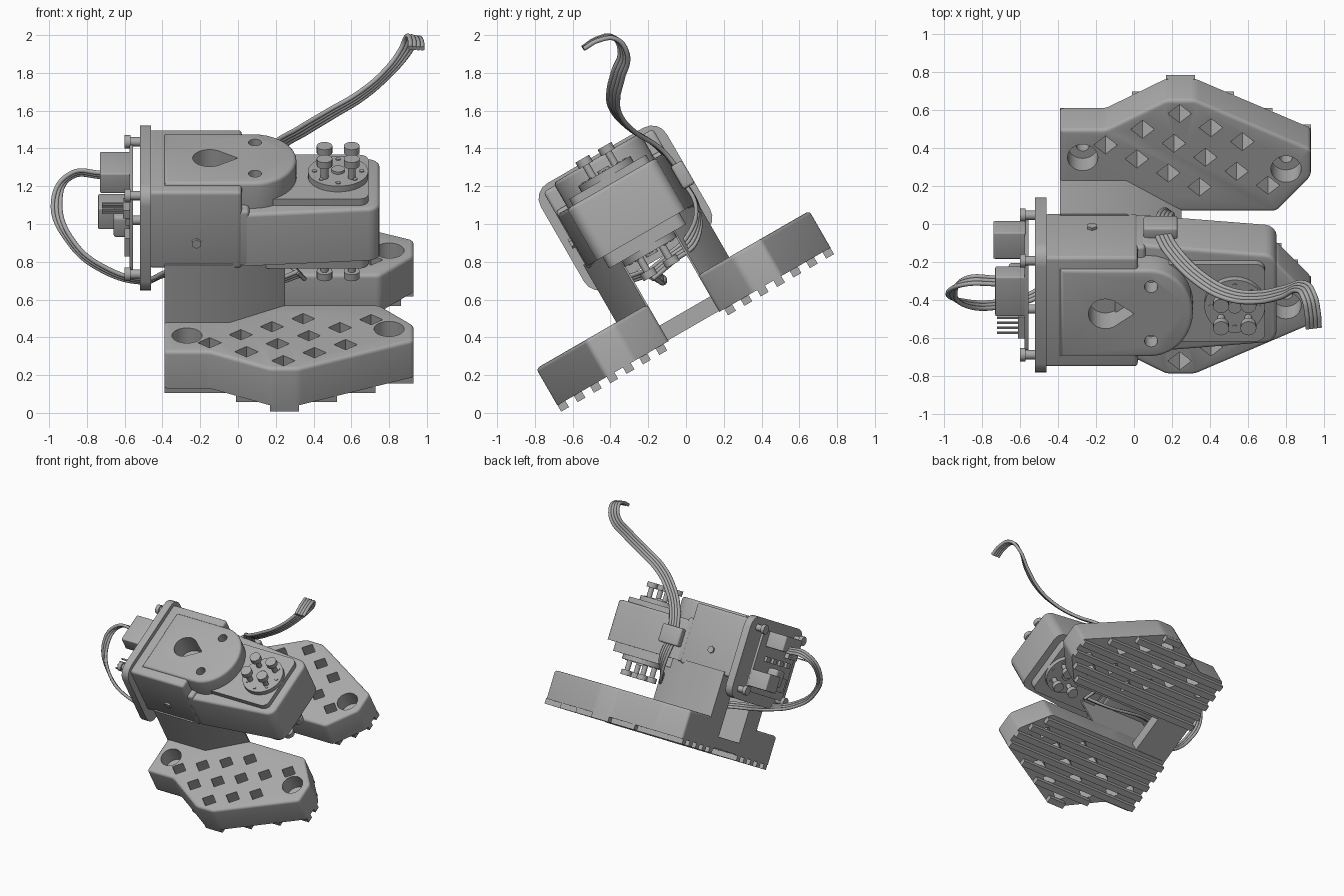
import bpy, bmesh, math
from mathutils import Vector, Matrix

if "Cube" in bpy.data.objects:
    bpy.data.objects.remove(bpy.data.objects["Cube"])

TILT = math.radians(30)
MID = 0.265  # symmetry plane across the tilted mechanism
grey = bpy.data.materials.new("plain_grey")
grey.use_nodes = True
COLOUR = (0.4, 0.4, 0.4, 1)
grey.diffuse_color = COLOUR
grey.node_tree.nodes["Principled BSDF"].inputs["Base Color"].default_value = COLOUR
parts = []


def finish(name, bm):
    bmesh.ops.recalc_face_normals(bm, faces=bm.faces)
    mesh = bpy.data.meshes.new(name)
    bm.to_mesh(mesh)
    bm.free()
    mesh.materials.append(grey)
    obj = bpy.data.objects.new(name, mesh)
    bpy.context.collection.objects.link(obj)
    obj.rotation_euler.x = TILT
    parts.append(obj)
    return obj


def add_prism(bm, pts, w0, w1):
    face = bm.faces.new([bm.verts.new((x, v, w0)) for x, v in pts])
    out = bmesh.ops.extrude_face_region(bm, geom=[face])
    top = [g for g in out["geom"] if isinstance(g, bmesh.types.BMVert)]
    bmesh.ops.translate(bm, verts=top, vec=(0, 0, w1 - w0))


def bevel(bm, edges, size, steps):
    bmesh.ops.bevel(bm, geom=edges, offset=size, segments=steps,
                    affect='EDGES', profile=0.5, clamp_overlap=True)


def prism(name, pts, w0, w1, corner=0, top=0):
    """Upright prism with rounded corners and a rounded top rim."""
    bm = bmesh.new()
    add_prism(bm, pts, w0, w1)
    if corner:
        bevel(bm, [e for e in bm.edges
                   if abs(e.verts[0].co.z - e.verts[1].co.z) > 0.01], corner, 4)
    if top:
        bevel(bm, [e for e in bm.edges
                   if min(v.co.z for v in e.verts) > w1 - 0.001], top, 3)
    return finish(name, bm)


def rect(x0, x1, v0, v1):
    return [(x0, v0), (x1, v0), (x1, v1), (x0, v1)]


def box(name, x0, x1, v0, v1, w0, w1, size=0, axis=None):
    """Box; with an axis only the edges along it are rounded."""
    bm = bmesh.new()
    add_prism(bm, rect(x0, x1, v0, v1), w0, w1)
    if size:
        bevel(bm, [e for e in bm.edges if axis is None or
                   abs((e.verts[0].co - e.verts[1].co)[axis]) > 0.001], size, 4)
    return finish(name, bm)


def cylinder(name, centre, radius, length, axis, sides=24):
    bm = bmesh.new()
    turn = Matrix.Rotation(math.pi / 2, 4, 'Y' if axis == 'X' else 'X')
    bmesh.ops.create_cone(bm, cap_ends=True, segments=sides, radius1=radius,
                          radius2=radius, depth=length,
                          matrix=Matrix.Translation(centre) @ turn)
    return finish(name, bm)


def circle(x, v, r, n=24):
    return [(x + r * math.cos(math.tau * i / n), v + r * math.sin(math.tau * i / n))
            for i in range(n)]


def cut(obj, shapes):
    """Subtract a set of separate prisms given as (outline, bottom, top)."""
    bm = bmesh.new()
    for pts, w0, w1 in shapes:
        add_prism(bm, pts, w0, w1)
    tool = finish("cutter", bm)
    parts.remove(tool)
    tool.hide_render = True
    mod = obj.modifiers.new("holes", 'BOOLEAN')
    mod.operation, mod.object, mod.solver = 'DIFFERENCE', tool, 'EXACT'
    bpy.context.view_layer.update()
    graph = bpy.context.evaluated_depsgraph_get()
    mesh = bpy.data.meshes.new_from_object(obj.evaluated_get(graph))
    obj.modifiers.clear()
    obj.data = mesh
    bpy.data.objects.remove(tool)


def crossings(v, poly):
    xs = [a[0] + (v - a[1]) / (b[1] - a[1]) * (b[0] - a[0])
          for a, b in zip(poly, poly[1:] + poly[:1]) if (a[1] > v) != (b[1] > v)]
    return sorted(xs) or [0, 0]


def inside(p, poly):
    xs = crossings(p[1], poly)
    return xs[0] < p[0] < xs[-1]


def edge_distance(p, poly):
    gaps = []
    for a, b in zip(poly, poly[1:] + poly[:1]):
        ab, ap = Vector(b) - Vector(a), Vector(p) - Vector(a)
        gaps.append((ap - ab * max(0, min(1, ap.dot(ab) / ab.dot(ab)))).length)
    return min(gaps)


# Feet and uprights, mirrored across the middle
FOOT = [(-.39, .42), (-.39, .92), (-.15, .92), (.17, 1.1), (.32, 1.1),
        (.93, .8), (.93, .63), (.75, .42)]
LEG = [(-.39, .42), (-.39, .61), (-.04, .61), (.25, .43), (.25, .42)]
BORES = [(-.27, .75), (.8, .68)]
lattice = [(.24 + .165 * i - .03 * j, 1.016 - .085 * i - .18 * j)
           for i in range(-4, 5) for j in range(5)]
lattice = [p for p in lattice if inside(p, FOOT) and edge_distance(p, FOOT) > .07
           and not inside(p, LEG) and edge_distance(p, LEG) > .045
           and all((Vector(p) - Vector(b)).length > .135 for b in BORES)]

for side, flip in (("back", False), ("front", True)):
    def m(pts):
        return [(x, 2 * MID - v) for x, v in pts] if flip else pts
    foot = prism(side + "_foot", m(FOOT), .375, .6, .02, .03)
    holes = [(m([(x - .062, v), (x, v - .055), (x + .062, v), (x, v + .055)]), .3, .7)
             for x, v in lattice]
    for x, v in BORES:
        holes.append((m(circle(x, v, .08)), .47, .7))
    cut(foot, holes)
    cut(foot, [(m(circle(x, v, .035)), .3, .55) for x, v in BORES])
    prism(side + "_upright", m(LEG), .38, .95)
    # Grip ridges under the foot
    bm = bmesh.new()
    for i in range(7):
        v = .475 + .1 * i
        spans = [crossings(v + d, FOOT) for d in (-.024, .024)]
        x0, x1 = max(s[0] for s in spans), min(s[-1] for s in spans)
        add_prism(bm, m(rect(x0, x1, v - .024, v + .024)), .336, .38)
    finish(side + "_grip_ridges", bm)

box("base_bridge", -.39, -.1, .1, .43, .38, .47)

# Main housing, flange and lid
box("flange", -.52, -.46, -.12, .65, .78, 1.42, .09, 0)
housing = box("rear_housing", -.47, .02, -.07, .6, .92, 1.39, .02)
box("motor_housing_root", -.1, .06, -.065, .595, .93, 1.27, .02)
prism("front_housing", [(-.02, -.07), (.75, 0), (.75, .53), (-.02, .6)], .935, 1.25, .06, .02)
LID = [(-.39, 0), (.08, 0)] + [
    (.08 + .23 * math.cos(a), MID + MID * math.sin(a))
    for a in [math.radians(-80 + 10 * i) for i in range(17)]] + [(.08, .53), (-.39, .53)]
lid = prism("lid", LID, 1.22, 1.405, 0, .02)
drop = [(-.15 + .09 * math.cos(a), MID + .09 * math.sin(a))
        for a in [math.radians(45 + 15 * i) for i in range(19)]] + [(0, MID)]
for obj in (lid, housing):
    cut(obj, [(drop, 1.24, 1.5)] +
        [(circle(.09, MID + s * .165, .035), 1.3, 1.5) for s in (-1, 1)])
for v in (-.07, .6):
    cylinder("side_bolt", (-.22, v, 1.08), .028, .03, 'Y', 6)

# Motor plates, round horns and screws above and below
for name, s, base in (("upper", 1, 1.25), ("lower", -1, .905)):
    def layer(label, pts, a, b, corner=0):
        lo, hi = sorted((base + s * a, base + s * b))
        return prism(name + label, pts, lo, hi, corner)
    layer("_motor_plate", rect(.12, .69, .03, .5), -.04, .04, .05)
    layer("_horn", circle(.53, MID, .16, 32), .03, .075)
    layer("_horn_hub", circle(.53, MID, .035), .07, .09)
    for i in (-1, 1):
        for j in (-1, 1):
            x, v = .53 + i * .072, MID + j * .068
            layer("_screw_shank", circle(x, v, .02, 16), .06, .16)
            layer("_screw_head", circle(x, v, .042, 16), .15, .19)
    for i in range(8):
        a = math.tau * i / 8
        layer("_horn_dot", circle(.53 + .125 * math.cos(a), MID + .125 * math.sin(a),
                                  .013, 10), .07, .08)

# Circuit board with connectors, chips and pins
box("circuit_board", -.575, -.555, .0, .53, .86, 1.34, .02, 0)
for v in (-.02, .55):
    for w in (.86, 1.34):
        cylinder("board_standoff", (-.55, v, w), .025, .1, 'X', 16)
        cylinder("board_screw", (-.585, v, w), .036, .03, 'X', 16)
box("upper_connector", -.73, -.57, .21, .45, 1.22, 1.34, .008)
box("lower_connector", -.74, -.57, .38, .54, .9, 1.03, .008)
box("board_capacitor", -.66, -.57, .2, .32, .95, 1.08, .02)
box("board_chip", -.6, -.57, .06, .17, .92, 1.03)
for i in range(4):
    box("header_pin", -.72, -.57, .03 + .03 * i, .04 + .03 * i, 1.2, 1.21)
    box("small_chip", -.595, -.57, .06 + .1 * i, .11 + .1 * i, 1.11, 1.15)
box("pin_header", -.61, -.57, .015, .145, 1.18, 1.23)


def ribbon(name, points, count, radius):
    """Flat cable of parallel round wires along a smooth path."""
    pts = [Vector(p) for p in points]
    for k in range(count):
        curve = bpy.data.curves.new(name, 'CURVE')
        curve.dimensions, curve.bevel_depth = '3D', radius
        curve.bevel_resolution, curve.resolution_u = 2, 8
        curve.use_fill_caps = True
        spline = curve.splines.new('BEZIER')
        spline.bezier_points.add(len(pts) - 1)
        for i, bp in enumerate(spline.bezier_points):
            t = pts[min(i + 1, len(pts) - 1)] - pts[max(i - 1, 0)]
            off = t.cross(Vector((0, .5, .8))).normalized()
            bp.co = pts[i] + off * (k - (count - 1) / 2) * radius * 1.6
            bp.handle_left_type = bp.handle_right_type = 'AUTO'
        curve.materials.append(grey)
        obj = bpy.data.objects.new(name, curve)
        bpy.context.collection.objects.link(obj)


# Cables
ribbon("long_cable", [(.14, -.03, 1.27), (.2, -.14, 1.4), (.35, -.29, 1.5), (.5, -.37, 1.59),
                      (.65, -.385, 1.68), (.78, -.36, 1.79), (.88, -.33, 1.91),
                      (.92, -.38, 1.985), (.94, -.47, 1.975), (.945, -.545, 1.93)], 4, .013)
ribbon("motor_cable", [(.14, -.02, 1.24), (.17, .06, 1.08), (.2, .03, .92),
                       (.25, -.08, .82), (.34, -.2, .72)], 4, .012)
ribbon("board_cable", [(-.72, -.3, 1.26), (-.88, -.3, 1.26), (-.96, -.36, 1.12),
                       (-.88, -.42, .9), (-.7, -.42, .755), (-.5, -.36, .70),
                       (-.36, -.2, .74), (.2, -.15, .7), (.33, -.2, .74)], 3, .012)
box("cable_clip", .05, .23, .58, .65, 1.03, 1.17, .015)

# Smooth shading with sharp edges kept
bpy.ops.object.select_all(action='DESELECT')
for obj in parts:
    obj.select_set(True)
bpy.context.view_layer.objects.active = parts[0]
bpy.ops.object.shade_smooth_by_angle(angle=math.radians(32))
